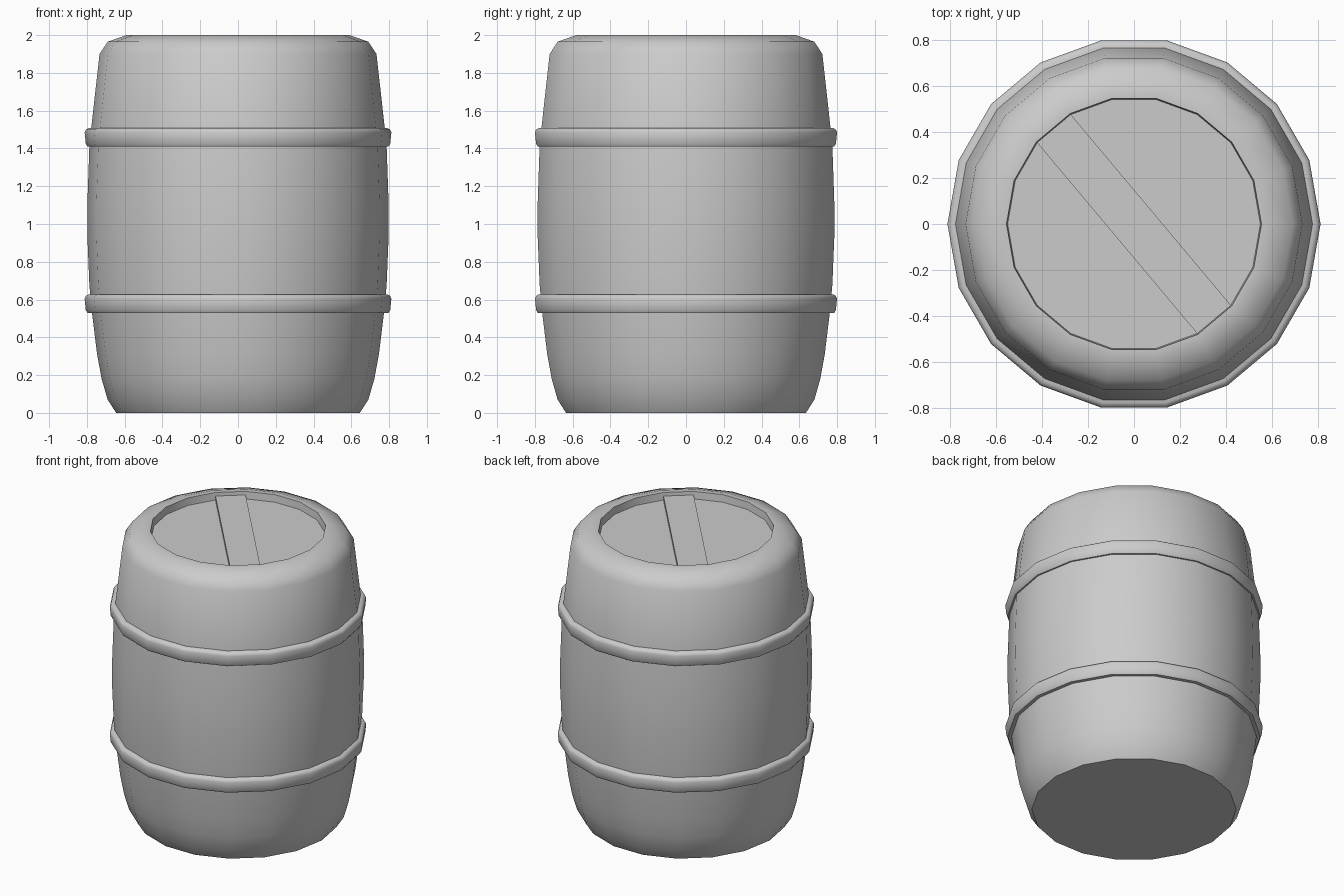
import bpy, bmesh
from math import cos, sin, pi, radians

if "Cube" in bpy.data.objects:
    bpy.data.objects.remove(bpy.data.objects["Cube"])

SIDES = 18


def ring_point(r, z, i):
    a = 2 * pi * i / SIDES
    return (r * cos(a), r * sin(a), z)


def lathe(name, profile, cap=False, closed=False):
    """Revolve an (r, z) profile into an 18-sided part."""
    bm = bmesh.new()
    rings = [[bm.verts.new(ring_point(r, z, i)) for i in range(SIDES)]
             for r, z in profile]
    pairs = list(zip(rings, rings[1:]))
    if closed:
        pairs.append((rings[-1], rings[0]))
    for a, b in pairs:
        for i in range(SIDES):
            j = (i + 1) % SIDES
            bm.faces.new((a[i], a[j], b[j], b[i]))
    if cap:
        bm.faces.new(rings[0][::-1])
        bm.faces.new(rings[-1])
    return finish(name, bm)


def finish(name, bm):
    bmesh.ops.recalc_face_normals(bm, faces=bm.faces[:])
    mesh = bpy.data.meshes.new(name)
    bm.to_mesh(mesh)
    bm.free()
    obj = bpy.data.objects.new(name, mesh)
    bpy.context.collection.objects.link(obj)
    bpy.ops.object.select_all(action='DESELECT')
    obj.select_set(True)
    bpy.context.view_layer.objects.active = obj
    bpy.ops.object.shade_smooth_by_angle(angle=radians(42))
    return obj


# Bulging body with rounded shoulder and recessed lid
lathe("barrel_body", [
    (0.645, 0), (0.69, 0.07), (0.722, 0.18), (0.746, 0.31), (0.773, 0.53),
    (0.787, 0.68), (0.798, 0.95), (0.797, 1.12), (0.787, 1.41), (0.778, 1.5),
    (0.733, 1.9), (0.69, 1.965), (0.59, 2.0), (0.555, 2.0), (0.55, 1.95),
], cap=True)

# Two hoops
for name, z in (("lower_hoop", 0.53), ("upper_hoop", 1.41)):
    lathe(name, [
        (0.76, z), (0.797, z), (0.806, z + 0.015), (0.812, z + 0.075),
        (0.805, z + 0.09), (0.79, z + 0.098), (0.76, z + 0.098),
    ], closed=True)

# Raised diagonal plank across the lid, meeting the rim at its corners
bm = bmesh.new()
low, high = [[bm.verts.new(ring_point(0.551, z, i)) for i in (6, 7, 15, 16)]
             for z in (1.94, 1.977)]
bm.faces.new(low[::-1])
bm.faces.new(high)
for i in range(4):
    j = (i + 1) % 4
    bm.faces.new((low[i], low[j], high[j], high[i]))
finish("lid_plank", bm)
